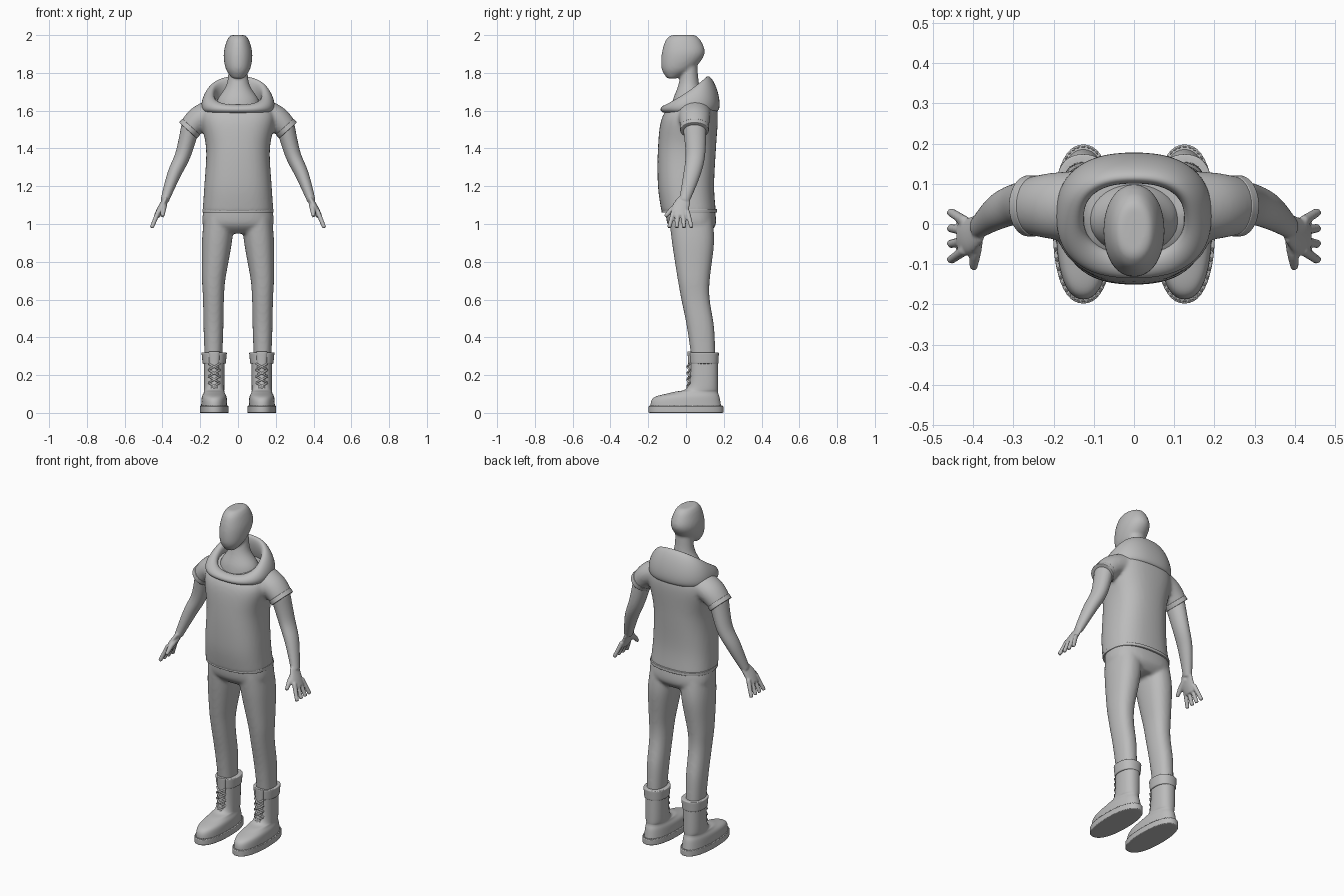
import bpy, bmesh
from math import cos, sin, pi, copysign
from mathutils import Vector, Matrix

cube = bpy.data.objects.get("Cube")
if cube:
    bpy.data.objects.remove(cube, do_unlink=True)

colour = (.5, .5, .5, 1)
grey = bpy.data.materials.new("plain grey")
grey.use_nodes = True
grey.diffuse_color = colour
grey.node_tree.nodes["Principled BSDF"].inputs["Base Color"].default_value = colour

DEPTH_AXIS = Vector((0, 1, 0))


def outline(power=2, sides=24):
    """Superellipse points of radius one."""
    points = []
    for i in range(sides):
        angle = 2 * pi * i / sides
        points.append([copysign(abs(f) ** (2 / power), f) for f in (cos(angle), sin(angle))])
    return points


def blend(keys, steps=5):
    """Smooth in-between stations passing through the key stations."""
    result = []
    last = len(keys) - 1
    for i in range(last):
        before, start, end, after = (keys[min(max(k, 0), last)] for k in range(i - 1, i + 3))
        for step in range(steps):
            t = step / steps
            result.append([b + t / 2 * (c - a + t * (2 * a - 5 * b + 4 * c - d
                                                     + t * (3 * (b - c) + d - a)))
                           for a, b, c, d in zip(before, start, end, after)])
    return result + [list(keys[-1])]


def inset(loop, keep=.93):
    """Slightly smaller copy of an end loop, which keeps the rim crisp."""
    middle = sum(loop, Vector()) / len(loop)
    return [middle.lerp(point, keep) for point in loop]


def skin(bm, loops, closed=False):
    """Join loops of points with quads, then cap the ends or close the tube."""
    if not closed:
        loops = [inset(loops[0])] + loops + [inset(loops[-1])]
    rings = [[bm.verts.new(point) for point in loop] for loop in loops]
    pairs = list(zip(rings, rings[1:]))
    if closed:
        pairs.append((rings[-1], rings[0]))
    else:
        bm.faces.new(rings[0])
        bm.faces.new(rings[-1])
    for lower, upper in pairs:
        for i in range(len(lower)):
            bm.faces.new((lower[i - 1], lower[i], upper[i], upper[i - 1]))


def stack(bm, keys, centre=lambda z: 0, power=2.3):
    """Level sections: height, half width, front y, back y."""
    loops = []
    for z, half, front, back in blend(keys):
        middle, depth = (front + back) / 2, (back - front) / 2
        loops.append([Vector((centre(z) + c * half, middle + s * depth, z))
                      for c, s in outline(power)])
    skin(bm, loops)


def limb(bm, keys, flat=1):
    """Sections square to a path: x, y, z, radius; flat widens them in depth."""
    stations = blend(keys)
    path = [Vector(station[:3]) for station in stations]
    last = len(path) - 1
    loops = []
    for i, station in enumerate(stations):
        radius = station[3]
        along = (path[min(i + 1, last)] - path[max(i - 1, 0)]).normalized()
        deep = (DEPTH_AXIS - along * along.dot(DEPTH_AXIS)).normalized()
        thick = deep.cross(along)
        loops.append([path[i] + (thick * c + deep * s * flat) * radius for c, s in outline()])
    skin(bm, loops)


def finish(name, bm, mirror=False, fuse=0, relax=6):
    """Make the object, smooth it, and melt overlapping pieces together if asked."""
    bmesh.ops.recalc_face_normals(bm, faces=bm.faces)
    mesh = bpy.data.meshes.new(name)
    bm.to_mesh(mesh)
    bm.free()
    mesh.materials.append(grey)
    mesh.shade_smooth()
    ob = bpy.data.objects.new(name, mesh)
    bpy.context.collection.objects.link(ob)
    if mirror:
        ob.modifiers.new("Mirror", 'MIRROR').use_mirror_merge = False
    subdivision = ob.modifiers.new("Subdivision", 'SUBSURF')
    subdivision.levels = subdivision.render_levels = 1
    if fuse:
        remesh = ob.modifiers.new("Remesh", 'REMESH')
        remesh.mode = 'VOXEL'
        remesh.voxel_size = fuse
        remesh.use_smooth_shade = True
        soften = ob.modifiers.new("Smooth", 'SMOOTH')
        soften.factor = .5
        soften.iterations = relax


# Head and neck, fused
bm = bmesh.new()
stack(bm, [(1.77, .03, -.1, -.05), (1.82, .065, -.13, .04), (1.9, .077, -.13, .1),
           (1.97, .06, -.11, .08), (2, .04, -.08, .05)], power=2.1)
stack(bm, [(1.6, .12, -.08, .11), (1.66, .11, -.07, .1), (1.74, .06, -.04, .07),
           (1.85, .05, -.02, .06)], power=2)
finish("head_and_neck", bm, fuse=.008)

# Pullover: body and sleeves, fused
ARM_Y = .045
bm = bmesh.new()
stack(bm, [(1.06, .19, -.13, .16), (1.2, .18, -.15, .15), (1.4, .17, -.15, .16),
           (1.56, .2, -.13, .17), (1.63, .17, -.07, .16), (1.66, .13, 0, .14)], power=2.5)
for side in (1, -1):
    limb(bm, [(side * .1, ARM_Y, 1.6, .075), (side * .2, ARM_Y, 1.56, .07),
              (side * .26, ARM_Y, 1.5, .06)], flat=1.2)
finish("pullover", bm, fuse=.009)

# Folded bands at the sleeve ends and lower edge
bm = bmesh.new()
limb(bm, [(.247, ARM_Y, 1.515, .064), (.265, ARM_Y, 1.495, .064)], flat=1.2)
finish("sleeve_hems", bm, mirror=True)
bm = bmesh.new()
stack(bm, [(z, .19, -.13, .165) for z in (1.06, 1.08)], power=2.5)
finish("lower_hem", bm)

# Hood lying on the shoulders: a tilted ring, low in front and tall behind
bm = bmesh.new()
loops = []
for across, up in outline(sides=16):
    loop = []
    for c, s in outline(2.4, 32):
        back = (s + 1) / 2
        tall = .022 + .073 * back
        out = .032 * across - tall * up / 4
        loop.append(Vector((c * (.16 + out), .018 + s * (.122 + out),
                            1.61 + .08 * back + tall * up)))
    loops.append(loop)
skin(bm, loops, closed=True)
finish("hood", bm)

# Arm, palm, fingers and thumb, fused
bm = bmesh.new()
limb(bm, [(.25, ARM_Y, 1.52, .05), (.29, .05, 1.37, .042), (.34, .03, 1.26, .036),
          (.39, -.01, 1.12, .022)], flat=1.25)
limb(bm, [(.385, -.01, 1.13, .014), (.41, -.03, 1.08, .018), (.43, -.03, 1.04, .016)], flat=2.6)
for finger in range(4):
    limb(bm, [(.42, -.065 + finger * .024, 1.07, .013),
              (.457, -.09 + finger * .04, .98, .011)])
limb(bm, [(.39, -.02, 1.11, .017), (.395, -.07, 1.08, .015), (.4, -.11, 1.04, .01)])
finish("arms_and_hands", bm, mirror=True, fuse=.005, relax=3)


# Trousers: seat and legs, fused; the legs spread apart towards the knees
def leg_centre(z):
    return .13 - .09 * max(0, z - .7)


bm = bmesh.new()
stack(bm, [(1.1, .18, -.11, .15), (1, .19, -.1, .16), (.95, .14, -.05, .12)], power=2.5)
for side in (1, -1):
    stack(bm, [(1.04, .08, -.09, .14), (.9, .08, -.075, .15), (.65, .058, -.035, .123),
               (.45, .053, .005, .15), (.27, .046, .03, .156)],
          centre=lambda z: side * leg_centre(z))
finish("trousers", bm, fuse=.009)


# Boots
def foot(z):
    return .126


bm = bmesh.new()
stack(bm, [(.02, .07, -.19, .19), (.08, .067, -.175, .18), (.11, .055, -.07, .17),
           (.14, .054, .01, .17), (.3, .055, .02, .17)], centre=foot)
finish("boot_uppers", bm, mirror=True)
bm = bmesh.new()
stack(bm, [(z, .077, -.2, .2) for z in (0, .036)], centre=foot)
finish("soles", bm, mirror=True)
bm = bmesh.new()
stack(bm, [(.26, .062, .02, .172), (.32, .068, .015, .175)], centre=foot)
finish("boot_collars", bm, mirror=True)
bm = bmesh.new()
stack(bm, [(.12, .02, 0, .04), (.2, .023, .012, .05), (.325, .03, .008, .04)], centre=foot)
finish("boot_tongues", bm, mirror=True)

# Crossed laces up the front of each boot
bm = bmesh.new()
for row in range(4):
    low = .125 + row * .034
    for way in (.03, -.03):
        limb(bm, [(foot(low) - way, .022, low, .005), (foot(low), .006, low + .017, .005),
                  (foot(low) + way, .022, low + .034, .005)])
finish("laces", bm, mirror=True)

# Stitches along the welt
bm = bmesh.new()
for c, s in outline(2.3, 44):
    heading = Vector((-s * .074, c * .19, 0)).to_track_quat('X', 'Z').to_matrix().to_4x4()
    spot = Matrix.Translation((foot(0) + c * .072, s * .192, .037))
    size = Matrix.Diagonal((.012, .005, .006, 1))
    bmesh.ops.create_cube(bm, size=1, matrix=spot @ heading @ size)
finish("welt_stitches", bm, mirror=True)
